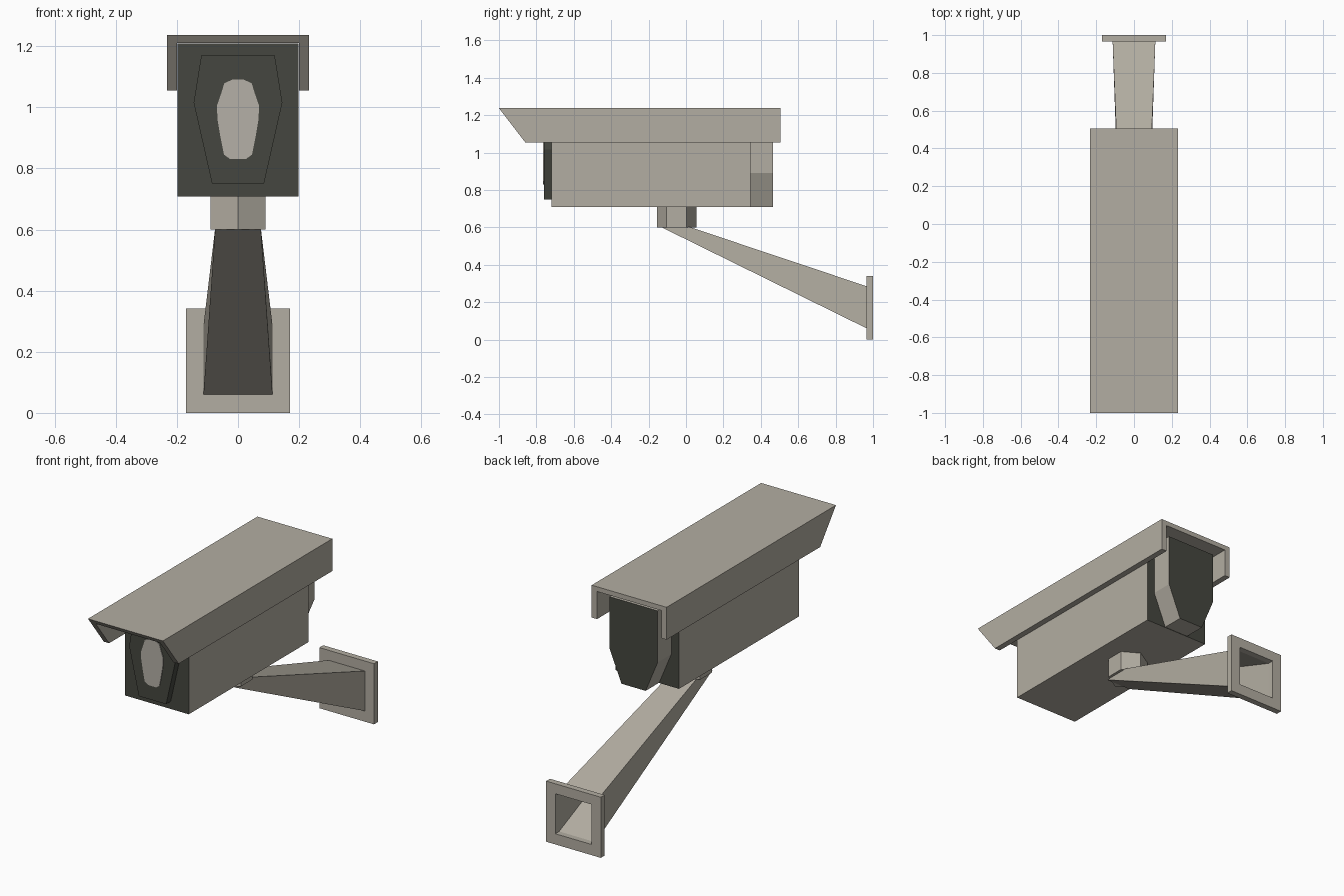
import bpy, bmesh

if "Cube" in bpy.data.objects:
    bpy.data.objects.remove(bpy.data.objects["Cube"])


def material(name, rgb):
    m = bpy.data.materials.new(name)
    m.diffuse_color = (*rgb, 1)
    m.use_nodes = True
    m.node_tree.nodes["Principled BSDF"].inputs["Base Color"].default_value = m.diffuse_color
    return m


beige = material("warm_beige", (0.45, 0.42, 0.36))
dark = material("dark_olive", (0.06, 0.062, 0.05))
lens = material("lens_grey", (0.46, 0.435, 0.39))


def loft(name, rings, mats, caps=True, closed=False, paint=None):
    """Join rings of points with quads; paint(normal) picks the material slot."""
    bm = bmesh.new()
    vs = [[bm.verts.new(p) for p in r] for r in rings]
    n = len(rings[0])
    pairs = list(zip(vs, vs[1:])) + ([(vs[-1], vs[0])] if closed else [])
    for a, b in pairs:
        for i in range(n):
            j = (i + 1) % n
            bm.faces.new((a[i], a[j], b[j], b[i]))
    if caps:
        bm.faces.new(vs[0])
        bm.faces.new(vs[-1])
    bmesh.ops.recalc_face_normals(bm, faces=bm.faces[:])
    bm.normal_update()
    if paint:
        for f in bm.faces:
            f.material_index = paint(f.normal)
    me = bpy.data.meshes.new(name)
    bm.to_mesh(me)
    bm.free()
    for m in mats:
        me.materials.append(m)
    ob = bpy.data.objects.new(name, me)
    bpy.context.collection.objects.link(ob)
    return ob


def mirrored(half):
    """Half outline (x, z) from top to bottom, mirrored into a closed loop."""
    return half + [(-x, z) for x, z in reversed(half)]


def prism_y(name, outline, y0, y1, mats, paint=None):
    rings = [[(x, y, z) for x, z in outline] for y in (y0, y1)]
    return loft(name, rings, mats, paint=paint)


def rect(hx, z0, z1, y):
    return [(-hx, y, z0), (hx, y, z0), (hx, y, z1), (-hx, y, z1)]


def ends_dark(n):
    return 1 if abs(n.y) > 0.9 else 0


def back_dark(n):
    return 1 if n.y > 0.9 else 0


# Camera housing with dark end faces
prism_y("housing", mirrored([(0.198, 1.208), (0.198, 0.708)]),
        -0.72, 0.345, [beige, dark], ends_dark)

# Rear cap, narrowing towards the bottom
prism_y("rear_cap", mirrored([(0.15, 1.18), (0.15, 0.89), (0.075, 0.71)]),
        0.345, 0.466, [beige, dark], back_dark)

# Front bezel and lens plate
prism_y("front_bezel", mirrored([(0.12, 1.17), (0.145, 1.015), (0.085, 0.75)]),
        -0.76, -0.72, [dark])
prism_y("lens_plate", mirrored([(0.02, 1.09), (0.045, 1.078), (0.055, 1.045), (0.069, 1.005),
                                (0.067, 0.96), (0.057, 0.9), (0.046, 0.845), (0.025, 0.83)]),
        -0.764, -0.76, [lens])

# Sun hood: channel section with a raked front
section = [(0.233, 1.055), (0.233, 1.237), (-0.233, 1.237), (-0.233, 1.055),
           (-0.2, 1.055), (-0.2, 1.21), (0.2, 1.21), (0.2, 1.055)]
loft("sun_hood", [[(x, -1 + (1.237 - z) * 0.77, z) for x, z in section],
                  [(x, 0.505, z) for x, z in section]], [beige])

# Hexagonal swivel neck
hexagon = [(0, -0.155), (0.09, -0.103), (0.09, 0.002), (0, 0.055), (-0.09, 0.002), (-0.09, -0.103)]
loft("swivel_neck", [[(x, y, z) for x, y in hexagon] for z in (0.6, 0.71)], [beige])

# Hollow tapered arm, open at the wall end
loft("arm", [[(-0.075, -0.13, 0.6), (0.075, -0.13, 0.6), (0.075, 0.02, 0.602), (-0.075, 0.02, 0.602)],
             rect(0.113, 0.06, 0.285, 0.966)], [beige], caps=False)

# Wall plate: square frame around the arm opening
loft("wall_plate", [rect(0.17, 0, 0.341, 0.966), rect(0.17, 0, 0.341, 1),
                    rect(0.113, 0.06, 0.285, 1), rect(0.113, 0.06, 0.285, 0.966)],
     [beige], caps=False, closed=True)
